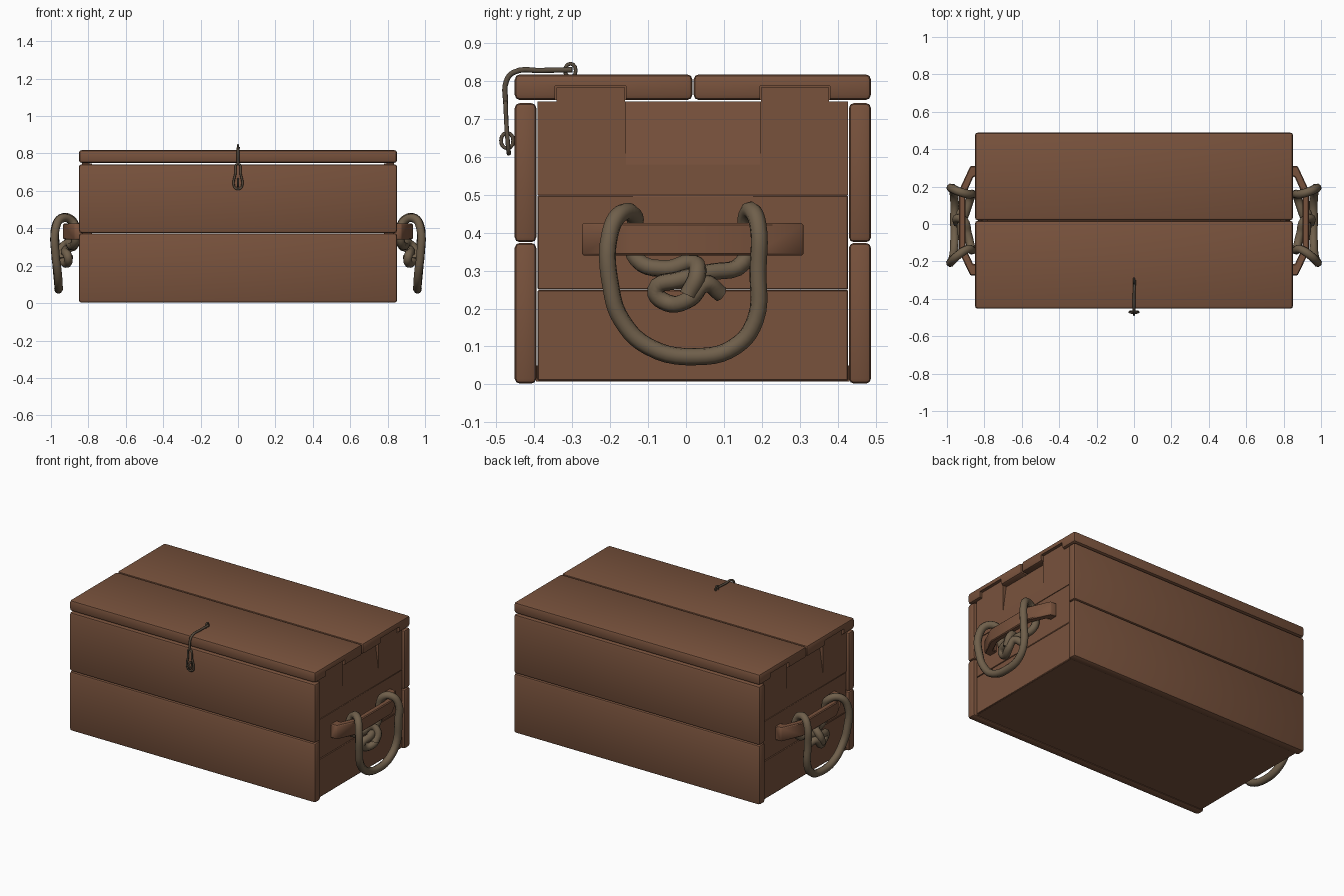
import bpy, bmesh, math
from mathutils import Vector

if "Cube" in bpy.data.objects:
    bpy.data.objects.remove(bpy.data.objects["Cube"], do_unlink=True)


def material(name, rgb):
    m = bpy.data.materials.new(name)
    m.use_nodes = True
    m.diffuse_color = (*rgb, 1)
    bsdf = m.node_tree.nodes["Principled BSDF"]
    bsdf.inputs["Base Color"].default_value = (*rgb, 1)
    bsdf.inputs["Roughness"].default_value = 0.8
    return m


WOOD = material("brown wood", (0.19, 0.085, 0.046))
ROPE = material("tan rope", (0.16, 0.115, 0.07))
IRON = material("dark iron", (0.10, 0.075, 0.05))


def add_object(name, mesh, mat):
    ob = bpy.data.objects.new(name, mesh)
    bpy.context.collection.objects.link(ob)
    mesh.materials.clear()
    mesh.materials.append(mat)
    return ob


def bake(ob):
    """Apply the modifiers, or turn a curve into a mesh."""
    deps = bpy.context.evaluated_depsgraph_get()
    mesh = bpy.data.meshes.new_from_object(ob.evaluated_get(deps))
    name, mat = ob.name, ob.data.materials[0]
    bpy.data.objects.remove(ob, do_unlink=True)
    return add_object(name, mesh, mat)


def smooth(ob, angle=40):
    bpy.ops.object.select_all(action='DESELECT')
    ob.select_set(True)
    bpy.context.view_layer.objects.active = ob
    bpy.ops.object.shade_smooth_by_angle(angle=math.radians(angle))


def bevel(ob, width, segments=2):
    mod = ob.modifiers.new("rounded edges", 'BEVEL')
    mod.width, mod.segments = width, segments
    ob = bake(ob)
    smooth(ob)
    return ob


def prism(name, points, extrude, mat=WOOD):
    """Extrude a closed outline of 3D points along a vector."""
    bm = bmesh.new()
    face = bm.faces.new([bm.verts.new(p) for p in points])
    top = bmesh.ops.extrude_face_region(bm, geom=[face])["geom"]
    verts = [v for v in top if isinstance(v, bmesh.types.BMVert)]
    bmesh.ops.translate(bm, verts=verts, vec=Vector(extrude))
    bmesh.ops.recalc_face_normals(bm, faces=bm.faces)
    mesh = bpy.data.meshes.new(name)
    bm.to_mesh(mesh)
    bm.free()
    return add_object(name, mesh, mat)


def box(name, x, y, z):
    (x0, x1), (y0, y1), (z0, z1) = sorted(x), y, z
    return prism(name, [(x0, y0, z0), (x1, y0, z0), (x1, y1, z0), (x0, y1, z0)],
                 (0, 0, z1 - z0))


def cut(ob, cutter):
    mod = ob.modifiers.new("cut", 'BOOLEAN')
    mod.operation, mod.object, mod.solver = 'DIFFERENCE', cutter, 'EXACT'
    ob = bake(ob)
    bpy.data.objects.remove(cutter, do_unlink=True)
    return ob


def cord(name, points, radius, mat, closed=False, detail=5):
    cu = bpy.data.curves.new(name, 'CURVE')
    cu.dimensions = '3D'
    cu.bevel_depth, cu.bevel_resolution = radius, 2
    cu.resolution_u, cu.use_fill_caps = detail, True
    sp = cu.splines.new('BEZIER')
    sp.bezier_points.add(len(points) - 1)
    for bp, p in zip(sp.bezier_points, points):
        bp.co = p
        bp.handle_left_type = bp.handle_right_type = 'AUTO'
    sp.use_cyclic_u = closed
    ob = bake(add_object(name, cu, mat))
    smooth(ob, 60)
    return ob


# Long wall boards and the floor
W = 0.85
for side, y in (("front", (-0.452, -0.395)), ("back", (0.43, 0.488))):
    for level, z in (("lower", (0.002, 0.373)), ("upper", (0.375, 0.742))):
        bevel(box(f"{side}_board_{level}", (-W, W), y, z), 0.013)
box("floor_board", (-0.83, 0.83), (-0.396, 0.432), (0.008, 0.05))

# Lid boards with notches for the end tabs
TABS = ((-0.345, -0.158), (0.195, 0.38))
LID = ((-0.452, 0.017), (0.02, 0.488))
for name, y, tab in zip(("front", "back"), LID, TABS):
    lid = bevel(box(f"lid_board_{name}", (-W, W), y, (0.75, 0.818)), 0.014)
    for s in (1, -1):
        lid = cut(lid, box("notch", (s * 0.79, s * 0.9), tab, (0.7, 0.787)))

# End walls, tabs, arched grips and rope handles, the same on both ends
GRIP = [(0.83, -0.275), (0.875, -0.275), (0.935, -0.15), (0.935, 0.18),
        (0.875, 0.31), (0.83, 0.31), (0.83, 0.26), (0.86, 0.25),
        (0.9, 0.16), (0.9, -0.13), (0.86, -0.215), (0.83, -0.215)]
LOOP = [(0.9, 0.09, 0.24), (0.93, 0.05, 0.265), (0.935, 0.01, 0.225),
        (0.91, -0.05, 0.215), (0.91, -0.08, 0.25), (0.925, -0.02, 0.275),
        (0.9, 0.06, 0.295), (0.87, 0.15, 0.32), (0.866, 0.16, 0.39),
        (0.89, 0.16, 0.445), (0.94, 0.175, 0.457), (0.972, 0.19, 0.42),
        (0.975, 0.19, 0.3), (0.967, 0.183, 0.17), (0.96, 0.13, 0.1),
        (0.96, 0.03, 0.073), (0.96, -0.1, 0.1), (0.965, -0.17, 0.17),
        (0.975, -0.197, 0.25), (0.975, -0.2, 0.4), (0.945, -0.17, 0.452),
        (0.89, -0.135, 0.44), (0.866, -0.14, 0.39), (0.87, -0.13, 0.33),
        (0.89, -0.05, 0.305), (0.91, 0.02, 0.32), (0.945, 0.03, 0.29),
        (0.945, 0.005, 0.235)]
for s, end in ((1, "left"), (-1, "right")):
    for level, z in (("lower", (0.01, 0.249)), ("middle", (0.25, 0.499)),
                     ("upper", (0.5, 0.746))):
        board = box(f"{end}_end_board_{level}", (s * 0.78, s * 0.835), (-0.392, 0.428), z)
        if level == "upper":
            wedge = [(s * x, -0.158, z) for x, z in
                     ((0.835, 0.58), (0.87, 0.58), (0.87, 0.8), (0.805, 0.8))]
            cut(board, prism("wedge", wedge, (0, 0.353, 0)))
        else:
            bevel(board, 0.003, 1)
    for i, y in enumerate(TABS):
        box(f"{end}_end_tab_{i + 1}", (s * 0.795, s * 0.835),
            (y[0] + 0.003, y[1] - 0.003), (0.745, 0.783))
    bevel(prism(f"{end}_grip", [(s * x, y, 0.34) for x, y in GRIP], (0, 0, 0.085)), 0.005, 1)
    cord(f"{end}_rope_handle", [(s * x, y, z) for x, y, z in LOOP], 0.023, ROPE)

# Wire hasp over the lid edge: shank, hanging eye, staple and pivot
cord("hasp_shank", [(0.004, -0.3, 0.83), (0, -0.38, 0.828), (0, -0.455, 0.823),
                    (0, -0.474, 0.8), (0, -0.476, 0.74)], 0.007, IRON)
cord("hasp_eye", [(0, -0.476, 0.745), (0.014, -0.474, 0.69), (0.023, -0.47, 0.635),
                  (0.012, -0.468, 0.613), (-0.012, -0.468, 0.613),
                  (-0.023, -0.47, 0.635), (-0.014, -0.474, 0.69)], 0.006, IRON, True)
for name, y, z, r in (("hasp_staple", -0.472, 0.643, 0.016), ("hasp_pivot", -0.305, 0.828, 0.014)):
    ring = [(0, y + r * math.cos(a), z + 1.3 * r * math.sin(a))
            for a in [i * math.pi / 3 for i in range(6)]]
    cord(name, ring, 0.005, IRON, True, 2)
